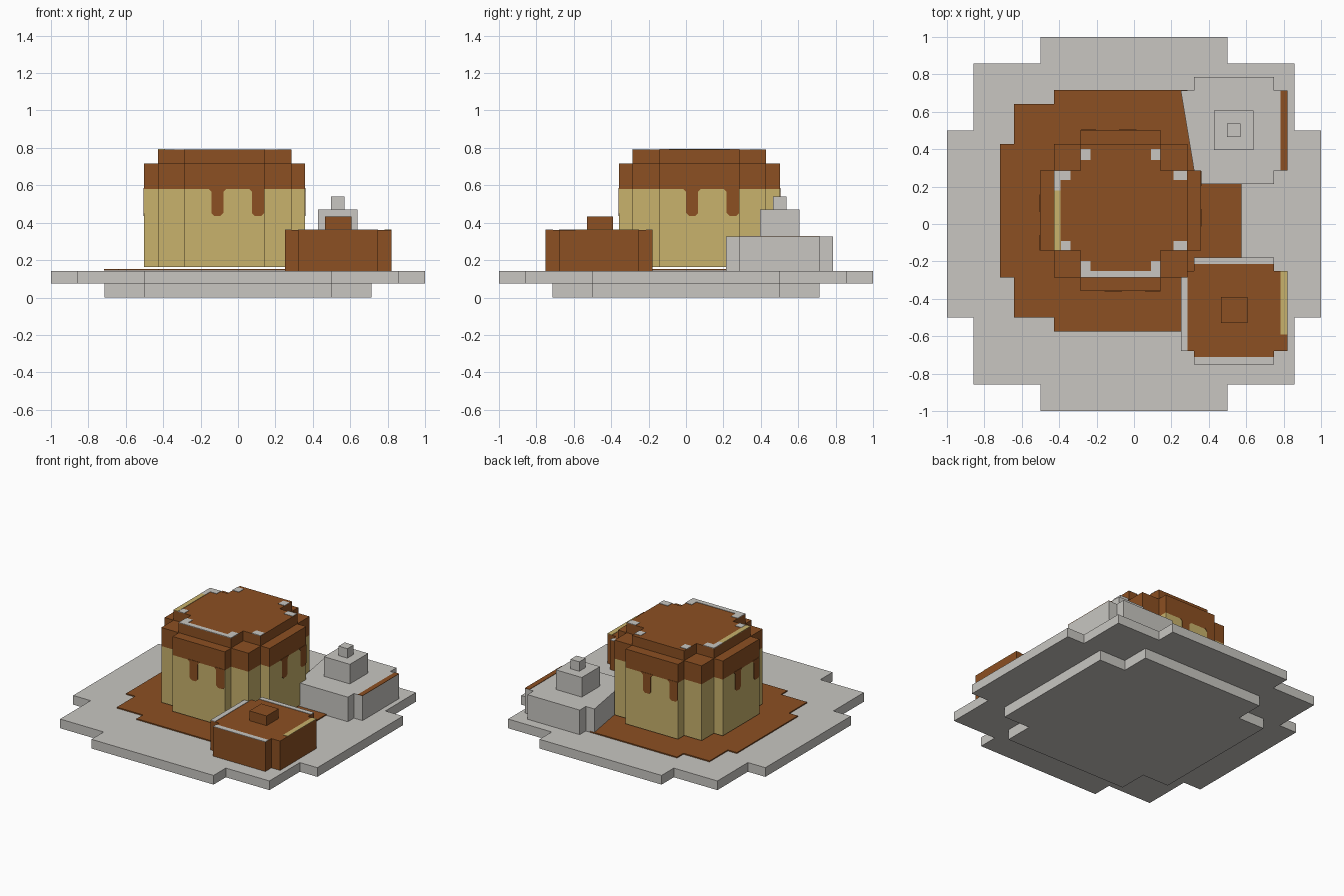
import bpy, bmesh, math

cube = bpy.data.objects.get("Cube")
if cube:
    bpy.data.objects.remove(cube, do_unlink=True)


def material(name, rgb):
    m = bpy.data.materials.new(name)
    m.use_nodes = True
    m.diffuse_color = (*rgb, 1)
    m.node_tree.nodes["Principled BSDF"].inputs["Base Color"].default_value = (*rgb, 1)
    return m


GREY = material("pale_grey", (0.58, 0.565, 0.535))
BROWN = material("caramel_brown", (0.262, 0.08, 0.016))
TAN = material("custard_tan", (0.578, 0.445, 0.15))


def prism(name, points, z0, z1, mat):
    """Extrude an outline of (x, y) points from z0 to z1."""
    bm = bmesh.new()
    face = bm.faces.new([bm.verts.new((x, y, z0)) for x, y in points])
    top = bmesh.ops.extrude_face_region(bm, geom=[face])["geom"]
    for v in top:
        if isinstance(v, bmesh.types.BMVert):
            v.co.z = z1
    bmesh.ops.recalc_face_normals(bm, faces=bm.faces)
    mesh = bpy.data.meshes.new(name)
    bm.to_mesh(mesh)
    bm.free()
    mesh.materials.append(mat)
    ob = bpy.data.objects.new(name, mesh)
    bpy.context.collection.objects.link(ob)
    return ob


def stepped(cx, cy, halves):
    """Outline of centred rectangles joined; halves go from widest to narrowest."""
    quarter = []
    for i, (a, b) in enumerate(halves):
        if i:
            quarter.append((a, halves[i - 1][1]))
        quarter.append((a, b))
    pts = quarter + [(-x, y) for x, y in reversed(quarter)]
    pts += [(-x, -y) for x, y in quarter] + [(x, -y) for x, y in reversed(quarter)]
    return [(cx + x, cy + y) for x, y in pts]


def box(name, x0, x1, y0, y1, z0, z1, mat):
    return prism(name, [(x0, y0), (x1, y0), (x1, y1), (x0, y1)], z0, z1, mat)


# Plate with its smaller foot
prism("plate_foot", stepped(0, 0, [(0.715, 0.5), (0.5, 0.715)]), 0, 0.075, GREY)
prism("plate", stepped(0, 0, [(1, 0.5), (0.857, 0.857), (0.5, 1)]), 0.075, 0.143, GREY)

# Sauce puddle
C = (-0.0715, 0.0715)
prism("sauce_puddle", stepped(*C, [(0.645, 0.357), (0.571, 0.571), (0.357, 0.645)]),
      0.144, 0.152, BROWN)

# Pudding body, sauce band and raised cap
body = stepped(*C, [(0.43, 0.214), (0.357, 0.357), (0.214, 0.43)])
prism("pudding_body", body, 0.163, 0.58, TAN)
prism("sauce_band", body, 0.58, 0.717, BROWN)
prism("sauce_cap", stepped(*C, [(0.357, 0.214), (0.214, 0.357)]), 0.717, 0.79, BROWN)

# Sauce drips, two on each of the four main sides
for side in range(4):
    for k, (u0, u1) in enumerate([(-0.071, -0.007), (0.146, 0.213)]):
        r = 0.015
        # outline in (along, height), rounded at the lower corners
        outline = [(u0 - r, 0.585), (u0 - r, 0.58), (u0, 0.565), (u0, 0.437 + r),
                   (u0 + r, 0.437), (u1 - r, 0.437), (u1, 0.437 + r), (u1, 0.565)]
        outline += [(u1 + r, 0.58), (u1 + r, 0.585)] if k == 0 else [(u1, 0.585)]
        drip = prism(f"sauce_drip_{side}_{k}", outline, 0.427, 0.433, BROWN)
        for v in drip.data.vertices:
            u, h, d = v.co
            v.co = (u, -d, h)
        drip.location = (*C, 0)
        drip.rotation_euler.z = side * math.pi / 2

# Inlaid marks on the cap: (x0, x1, y0, y1)
T = 0.003
marks = [(-0.286, -0.232, 0.342, 0.4), (0.09, 0.143, 0.342, 0.4),
         (0.212, 0.284, 0.235, 0.286), (-0.429, -0.34, 0.235, 0.286),
         (-0.39, -0.34, -0.143, -0.09), (0.212, 0.284, -0.143, -0.09),
         (-0.286, 0.143, -0.286, -0.25), (-0.286, -0.232, -0.25, -0.197),
         (0.09, 0.143, -0.25, -0.197), (-0.429, -0.392, 0.18, 0.235)]
for i, m in enumerate(marks):
    box(f"cap_mark_{i}", *m, 0.789, 0.79 + T, GREY)
box("cap_tan_edge", -0.429, -0.392, -0.143, 0.18, 0.789, 0.79 + T, TAN)

# Sauce block at the front with a knob and coloured top edges
PIECE = [(0.285, 0.214), (0.214, 0.285)]
prism("sauce_block", stepped(0.535, -0.465, PIECE), 0.143, 0.36, BROWN)
box("sauce_block_knob", 0.464, 0.606, -0.53, -0.39, 0.36, 0.432, BROWN)
edges = [(0.321, 0.749, -0.215, -0.18, GREY), (0.321, 0.749, -0.75, -0.712, GREY),
         (0.25, 0.287, -0.679, -0.285, GREY), (0.783, 0.82, -0.59, -0.251, TAN)]
for i, (*r, mat) in enumerate(edges):
    box(f"block_edge_{i}", *r, 0.359, 0.36 + T, mat)

# Cream dollop in three tiers; the inner wing of the base is skewed
base = [p for p in stepped(0.535, 0.5, PIECE) if not (p[0] < 0.26 and p[1] < 0.5)]
prism("cream_base", base, 0.143, 0.325, GREY)
box("cream_middle", 0.428, 0.64, 0.395, 0.608, 0.325, 0.47, GREY)
box("cream_tip", 0.498, 0.57, 0.466, 0.537, 0.47, 0.54, GREY)
box("cream_edge", 0.783, 0.82, 0.286, 0.714, 0.324, 0.325 + T, BROWN)
